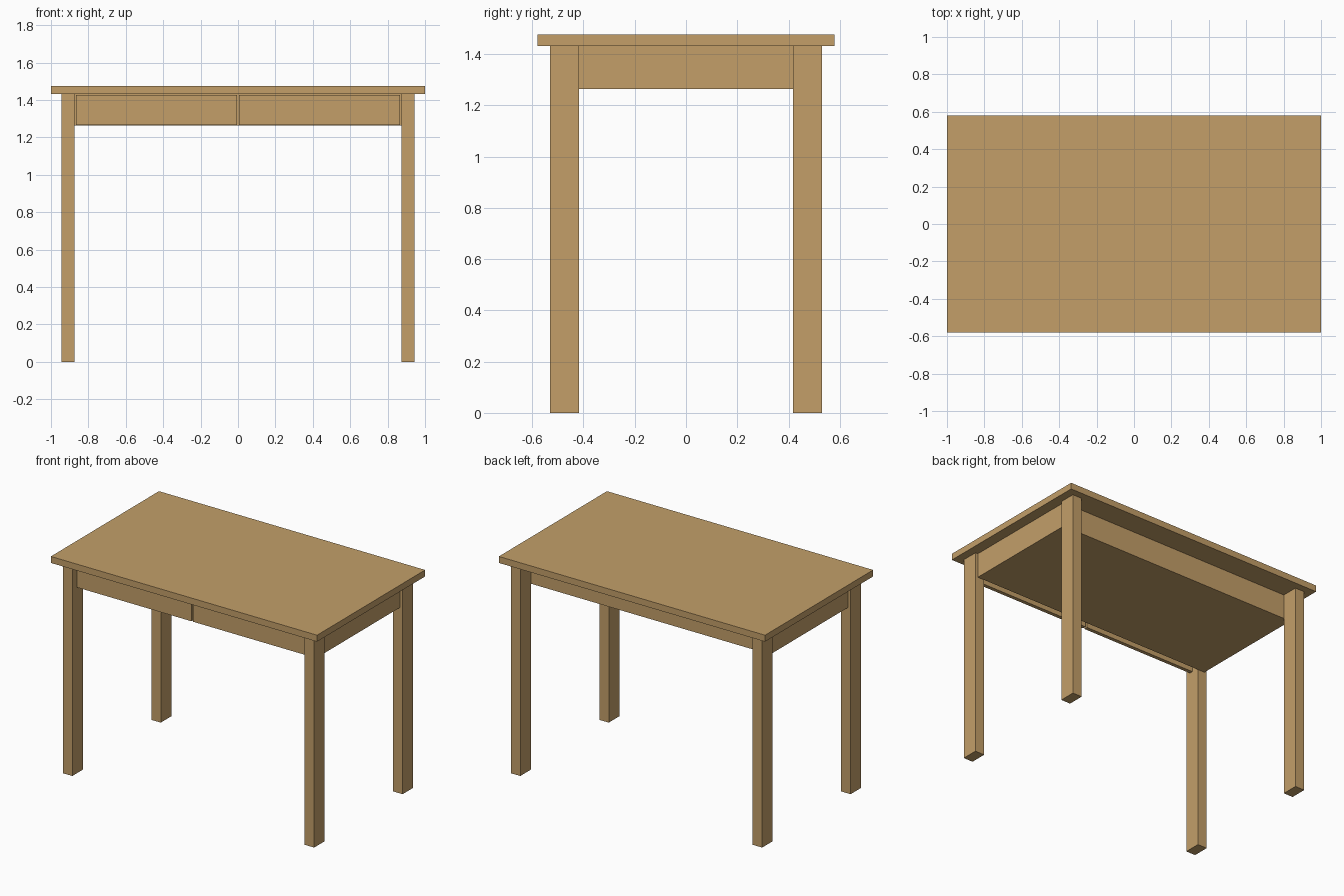
import bpy

if "Cube" in bpy.data.objects:
    bpy.data.objects.remove(bpy.data.objects["Cube"])

wood = bpy.data.materials.new("oak wood")
wood.diffuse_color = (0.546, 0.347, 0.141, 1)
wood.use_nodes = True
wood.node_tree.nodes["Principled BSDF"].inputs["Base Color"].default_value = wood.diffuse_color


def box(name, x, y, z):
    """Axis-aligned box from (min, max) pairs."""
    spans = (x, y, z)
    bpy.ops.mesh.primitive_cube_add(size=1, location=[(a + b) / 2 for a, b in spans])
    ob = bpy.context.object
    ob.name = name
    ob.scale = [b - a for a, b in spans]
    bpy.ops.object.transform_apply(location=False, rotation=False, scale=True)
    ob.data.materials.append(wood)
    return ob


# Table top
box("table_top", (-1, 1), (-0.58, 0.58), (1.432, 1.476))

# Four rectangular legs
for sx, side in ((-1, "left"), (1, "right")):
    for sy, end in ((-1, "front"), (1, "back")):
        box(f"{end}_{side}_leg", sorted((sx * 0.873, sx * 0.944)),
            sorted((sy * 0.418, sy * 0.531)), (0, 1.432))

# Closed drawer case between the legs
box("drawer_case", (-0.925, 0.925), (-0.418, 0.418), (1.263, 1.432))

# Two drawer fronts, recessed between the front legs
for sx, side in ((-1, "left"), (1, "right")):
    box(f"{side}_drawer_front", sorted((sx * 0.006, sx * 0.867)),
        (-0.49, -0.465), (1.267, 1.426))
